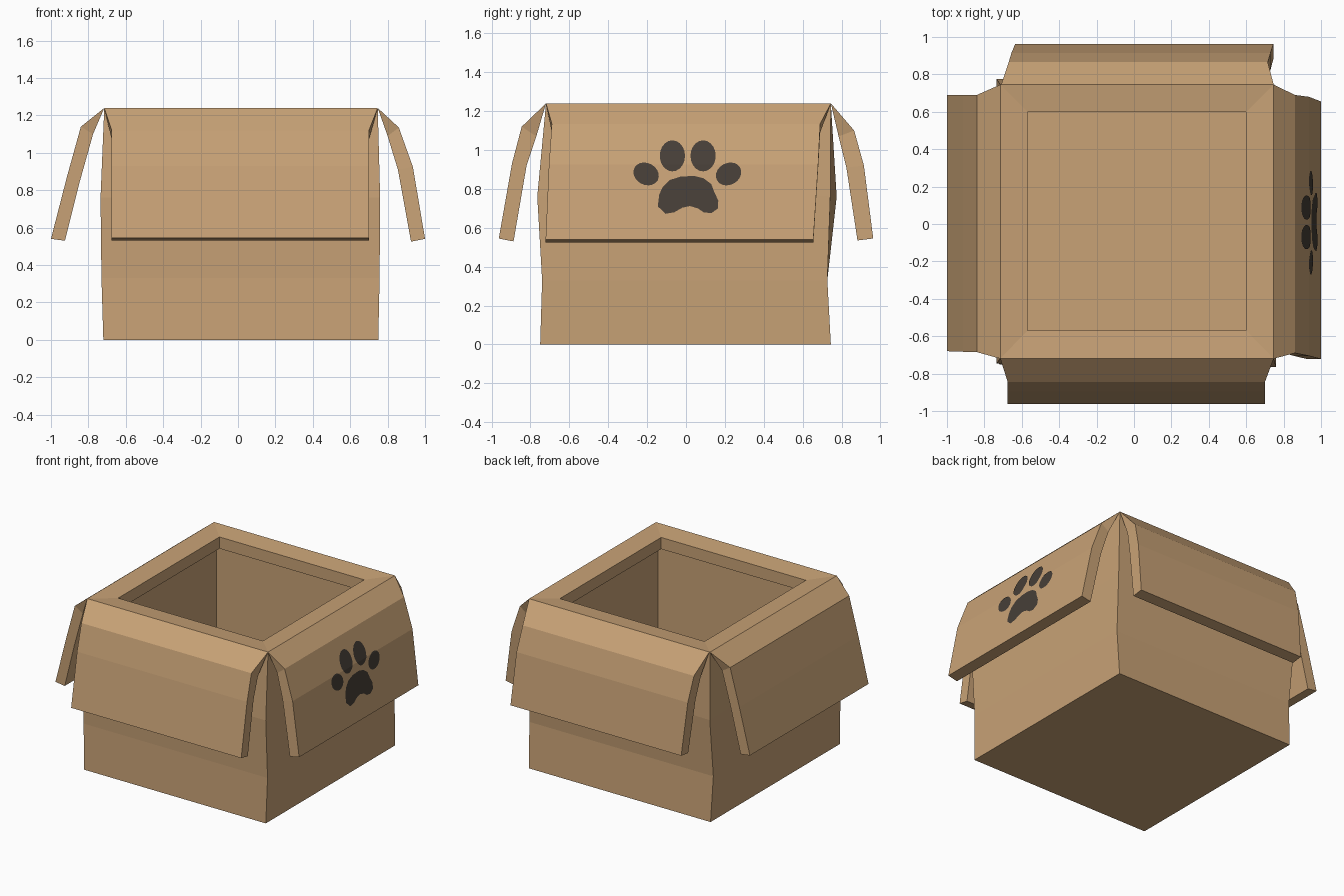
import bpy, bmesh, math

if "Cube" in bpy.data.objects:
    bpy.data.objects.remove(bpy.data.objects["Cube"])


def material(name, rgb):
    m = bpy.data.materials.new(name)
    m.diffuse_color = (*rgb, 1)
    m.use_nodes = True
    m.node_tree.nodes["Principled BSDF"].inputs["Base Color"].default_value = m.diffuse_color
    return m


cardboard = material("cardboard", (0.578, 0.361, 0.181))
dark_paint = material("dark_print", (0.062, 0.049, 0.038))


def finish(bm, name, mat, recalc=True):
    if recalc:
        bmesh.ops.recalc_face_normals(bm, faces=bm.faces[:])
    me = bpy.data.meshes.new(name)
    bm.to_mesh(me)
    bm.free()
    me.materials.append(mat)
    ob = bpy.data.objects.new(name, me)
    bpy.context.collection.objects.link(ob)
    return ob


def rect(x0, x1, y0, y1):
    return [(x0, y0), (x1, y0), (x1, y1), (x0, y1)]


# Box body: rings lofted up the outside, over the rim and down the inside
rings = [
    (0.0, rect(-0.72, 0.75, -0.75, 0.745)),
    (0.33, rect(-0.73, 0.757, -0.74, 0.727)),
    (0.76, [(-0.735, -0.745), (0.76, -0.765), (0.755, 0.742), (-0.735, 0.775)]),
    (1.24, rect(-0.715, 0.747, -0.72, 0.745)),
    (1.225, rect(-0.57, 0.60, -0.57, 0.60)),
    (1.14, rect(-0.57, 0.60, -0.57, 0.60)),
    (1.14, rect(-0.65, 0.68, -0.65, 0.68)),
    (0.07, rect(-0.65, 0.68, -0.65, 0.68)),
]
bm = bmesh.new()
loops = [[bm.verts.new((x, y, z)) for x, y in pts] for z, pts in rings]
for a, b in zip(loops, loops[1:]):
    for i in range(4):
        j = (i + 1) % 4
        bm.faces.new((a[i], a[j], b[j], b[i]))
bm.faces.new(loops[0])
bm.faces.new(loops[-1])
finish(bm, "box_body", cardboard)


# Flaps: wedge at the hinge, then two folded slabs.
# Row = outer distance, outer z, inner distance, inner z, edge low, edge high
def flap(name, axis, sign, root, rows):
    def point(d, z, e):
        return (sign * d, e, z) if axis == "x" else (e, sign * d, z)

    bm = bmesh.new()
    d, z, lo, hi = root
    hinge = [bm.verts.new(point(d, z, e)) for e in (lo, hi)]
    prev = [hinge[0], hinge[1], hinge[1], hinge[0]]
    for do, zo, di, zi, lo, hi in rows:
        cur = [bm.verts.new(point(*p)) for p in
               ((do, zo, lo), (do, zo, hi), (di, zi, hi), (di, zi, lo))]
        for i in range(4):
            j = (i + 1) % 4
            bm.faces.new(list(dict.fromkeys((prev[i], prev[j], cur[j], cur[i]))))
        prev = cur
    bm.faces.new(prev)
    return finish(bm, name, cardboard)


right_rows = [(0.86, 1.135, 0.80, 1.09, -0.69, 0.69),
              (0.935, 0.925, 0.855, 0.91, -0.705, 0.68),
              (1.0, 0.54, 0.925, 0.525, -0.722, 0.655)]
flap("right_flap", "x", 1, (0.747, 1.24, -0.72, 0.745), right_rows)
flap("left_flap", "x", -1, (0.715, 1.24, -0.72, 0.745),
     [(0.84, 1.14, 0.775, 1.10, -0.685, 0.69),
      (0.915, 0.87, 0.845, 0.85, -0.683, 0.69),
      (1.0, 0.54, 0.925, 0.53, -0.68, 0.69)])
flap("front_flap", "y", -1, (0.72, 1.24, -0.715, 0.747),
     [(0.845, 1.12, 0.77, 1.07, -0.675, 0.70),
      (0.895, 0.93, 0.82, 0.92, -0.675, 0.70),
      (0.963, 0.545, 0.887, 0.53, -0.675, 0.70)])
flap("back_flap", "y", 1, (0.745, 1.24, -0.71, 0.747),
     [(0.865, 1.10, 0.785, 1.07, -0.67, 0.715),
      (0.915, 0.92, 0.825, 0.91, -0.655, 0.73),
      (0.963, 0.545, 0.882, 0.535, -0.635, 0.745)])


# Paw print: thin sheets that follow the fold of the right flap
def on_flap(z):
    (x0, z0), (x1, z1), (x2, z2) = [r[:2] for r in right_rows]
    if z > z1:
        return x1 + (x0 - x1) * (z - z1) / (z0 - z1)
    return x2 + (x1 - x2) * (z - z2) / (z1 - z2)


def oval(cy, cz, ry, rz, tilt, n=20):
    c, s = math.cos(tilt), math.sin(tilt)
    out = []
    for i in range(n):
        t = 2 * math.pi * i / n
        u, v = ry * math.cos(t), rz * math.sin(t)
        out.append((cy + u * c - v * s, cz + u * s + v * c))
    return out


pad = [(-0.105, 0.672), (-0.06, 0.68), (-0.02, 0.703), (0.02, 0.712),
       (0.06, 0.70), (0.09, 0.68), (0.13, 0.675), (0.165, 0.70),
       (0.166, 0.74), (0.145, 0.785), (0.13, 0.825), (0.09, 0.855),
       (0.04, 0.867), (-0.03, 0.863), (-0.085, 0.845), (-0.12, 0.81),
       (-0.138, 0.77), (-0.145, 0.71)]
shapes = [pad,
          oval(-0.205, 0.877, 0.068, 0.056, -0.5),
          oval(-0.07, 0.97, 0.065, 0.08, 0.0),
          oval(0.088, 0.97, 0.065, 0.08, 0.0),
          oval(0.219, 0.877, 0.068, 0.056, 0.5)]
bm = bmesh.new()
for pts in shapes:
    bm.faces.new([bm.verts.new((0, y, z)) for y, z in pts])
bmesh.ops.bisect_plane(bm, geom=bm.verts[:] + bm.edges[:] + bm.faces[:],
                       plane_co=(0, 0, right_rows[1][1]), plane_no=(0, 0, 1))
bmesh.ops.triangulate(bm, faces=bm.faces[:])
for v in bm.verts:
    v.co.x = on_flap(v.co.z) + 0.004
bm.normal_update()
for f in bm.faces:
    if f.normal.x < 0:
        f.normal_flip()
finish(bm, "paw_print", dark_paint, recalc=False)
